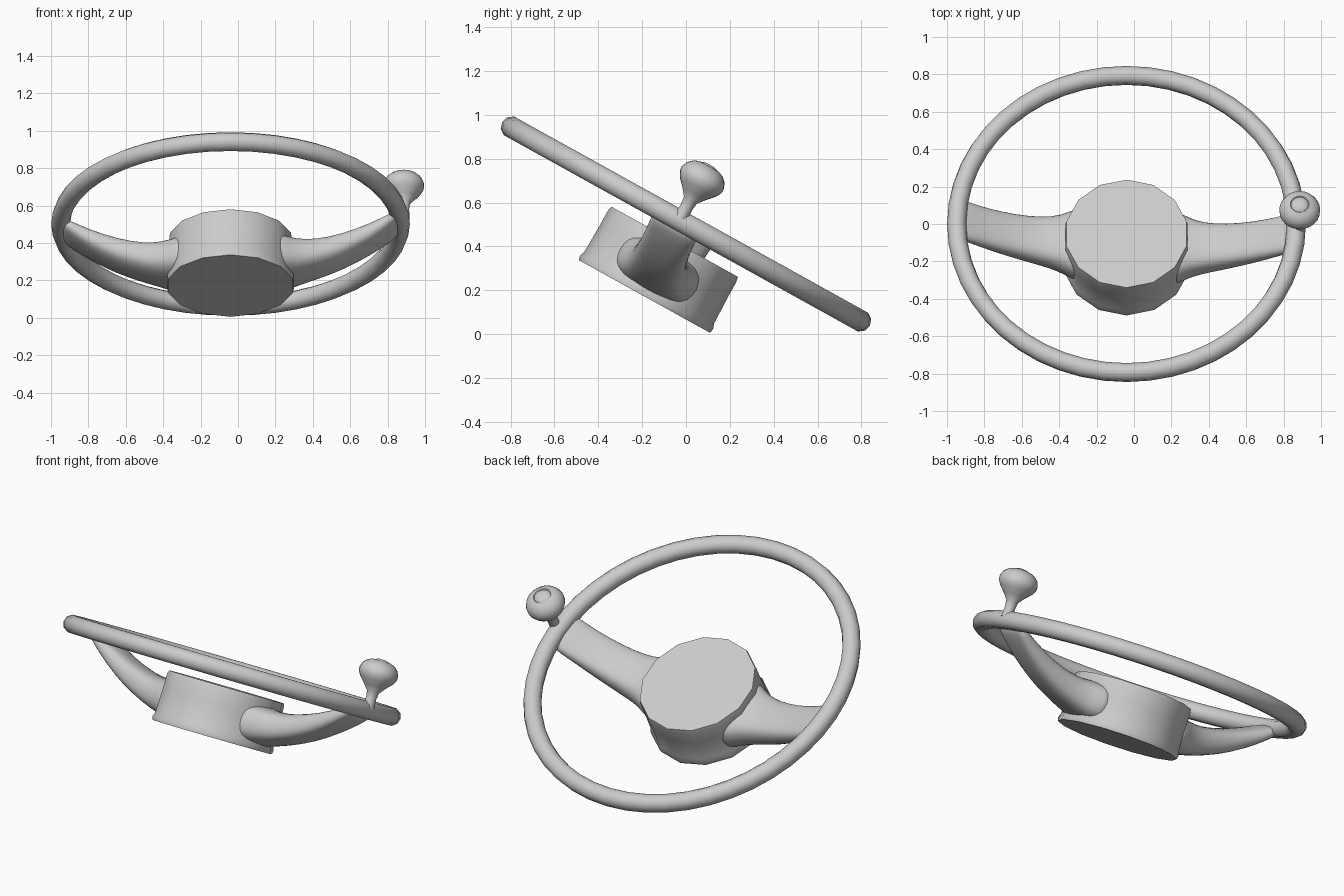
import bpy, bmesh
from math import sin, cos, pi, radians
from mathutils import Matrix

if "Cube" in bpy.data.objects:
    bpy.data.objects.remove(bpy.data.objects["Cube"])

# Everything is built flat around the steering axis, then tilted into place
TILT = Matrix.Translation((-0.04, 0, 0.502)) @ Matrix.Rotation(radians(-29), 4, 'X')


def loft(name, rings, local=Matrix.Identity(4), angle=40, closed=False, subsurf=0):
    """Skin a list of vertex rings, capping the ends unless closed."""
    bm = bmesh.new()
    loops = [[bm.verts.new(p) for p in ring] for ring in rings]
    n = len(loops[0])
    pairs = list(zip(loops, loops[1:]))
    if closed:
        pairs.append((loops[-1], loops[0]))
    for a, b in pairs:
        for i in range(n):
            j = (i + 1) % n
            bm.faces.new((a[i], a[j], b[j], b[i]))
    if not closed:
        bm.faces.new(loops[0])
        bm.faces.new(loops[-1])
    bmesh.ops.recalc_face_normals(bm, faces=bm.faces)
    mesh = bpy.data.meshes.new(name)
    bm.to_mesh(mesh)
    bm.free()
    obj = bpy.data.objects.new(name, mesh)
    bpy.context.collection.objects.link(obj)
    obj.matrix_world = TILT @ local
    if subsurf:
        obj.modifiers.new("smooth", 'SUBSURF').levels = subsurf
        obj.modifiers["smooth"].render_levels = subsurf
    bpy.ops.object.select_all(action='DESELECT')
    obj.select_set(True)
    bpy.context.view_layer.objects.active = obj
    bpy.ops.object.shade_smooth_by_angle(angle=radians(angle))
    return obj


def circle(r, z, n, start=0.0):
    return [(r * cos(start + 2 * pi * i / n), r * sin(start + 2 * pi * i / n), z)
            for i in range(n)]


# Rim: a torus with a ten-sided section
R, T = 0.908, 0.051
rings = []
for k in range(48):
    t = 2 * pi * k / 48
    rings.append([((R + T * cos(a)) * cos(t), (R + T * cos(a)) * sin(t), T * sin(a))
                  for a in (2 * pi * i / 10 for i in range(10))])
loft("rim", rings, closed=True, angle=60)

# Hub: fourteen-sided drum with flat ends and a slight lip at the base
loft("hub", [circle(r, z, 14, pi / 2) for r, z in
             [(0.342, -0.381), (0.347, -0.36), (0.338, -0.335), (0.335, -0.2),
              (0.335, -0.12), (0.33, -0.096)]],
     Matrix.Translation((0, -0.006, 0)))

# Spokes: (distance out, height, half width, half thickness), flared at the hub
SPOKE = [(0.20, -0.245, 0.235, 0.120), (0.29, -0.245, 0.195, 0.115),
         (0.36, -0.242, 0.155, 0.100), (0.46, -0.228, 0.134, 0.086),
         (0.60, -0.185, 0.122, 0.076), (0.75, -0.112, 0.116, 0.062),
         (0.85, -0.047, 0.118, 0.048), (0.905, -0.012, 0.120, 0.036)]


def power(v):
    return abs(v) ** 0.72 * (1 if v >= 0 else -1)


for side, name in ((-1, "left_spoke"), (1, "right_spoke")):
    rings = [[(side * d, a * power(cos(t)), h + b * power(sin(t)))
              for t in (2 * pi * i / 16 for i in range(16))]
             for d, h, a, b in SPOKE]
    loft(name, rings, Matrix.Rotation(-0.045, 4, 'Z'), angle=60, subsurf=1)

# Spinner knob: turned stem and ball with a small raised disc on top
KNOB = [(0.032, 0.0), (0.029, 0.06), (0.034, 0.095), (0.062, 0.13), (0.093, 0.163),
        (0.108, 0.19), (0.109, 0.213), (0.098, 0.24), (0.075, 0.261), (0.05, 0.271),
        (0.046, 0.266), (0.04, 0.272), (0.02, 0.279)]
loft("spinner_knob", [circle(r, z, 24) for r, z in KNOB],
     Matrix.Translation((0.926, -0.035, 0.01)), angle=50)
